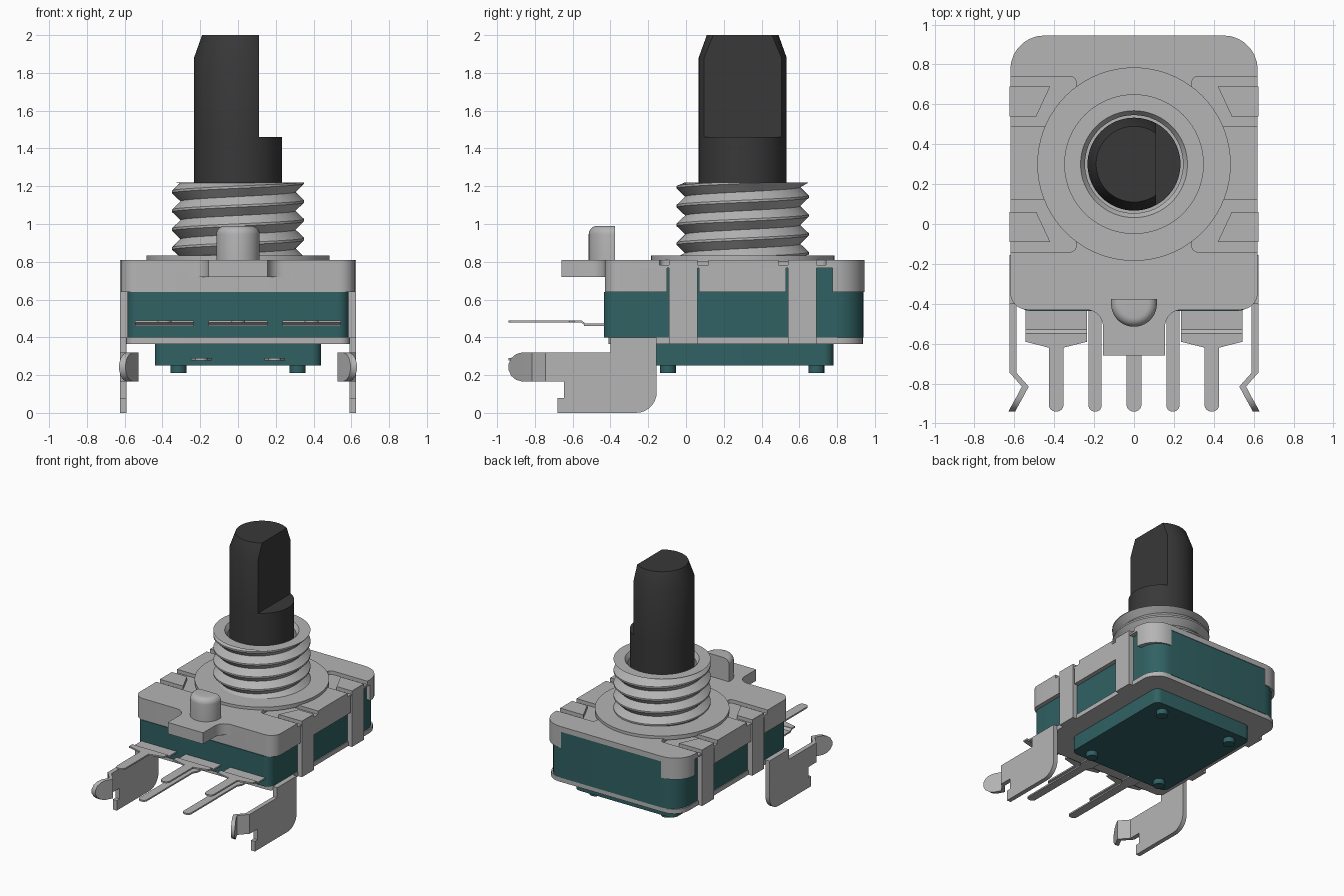
import bpy, bmesh, math
from mathutils import Vector

if "Cube" in bpy.data.objects:
    bpy.data.objects.remove(bpy.data.objects["Cube"], do_unlink=True)


def material(name, rgb, rough=0.5):
    m = bpy.data.materials.new(name)
    m.use_nodes = True
    m.diffuse_color = (*rgb, 1)
    b = m.node_tree.nodes["Principled BSDF"]
    b.inputs["Base Color"].default_value = (*rgb, 1)
    b.inputs["Roughness"].default_value = rough
    return m


METAL = material("light grey metal", (0.46, 0.46, 0.46))
TEAL = material("dark teal plastic", (0.03, 0.12, 0.125))
BLACK = material("charcoal shaft", (0.04, 0.04, 0.04))
CY = 0.30          # shaft axis in y


def finish(name, bm, mat, mirror=False):
    """Turn a bmesh into a named, coloured, angle-smoothed object."""
    if mirror:
        for v in bm.verts:
            v.co.x = -v.co.x
    bmesh.ops.recalc_face_normals(bm, faces=bm.faces[:])
    me = bpy.data.meshes.new(name)
    bm.to_mesh(me)
    bm.free()
    me.materials.append(mat)
    ob = bpy.data.objects.new(name, me)
    bpy.context.collection.objects.link(ob)
    bpy.ops.object.select_all(action='DESELECT')
    ob.select_set(True)
    bpy.context.view_layer.objects.active = ob
    bpy.ops.object.shade_smooth_by_angle(angle=math.radians(32))
    return ob


def rounded(corners, steps=7):
    """Outline from (a, b[, radius]) corners, with arcs where a radius is given."""
    out = []
    n = len(corners)
    for i, c in enumerate(corners):
        p = Vector(c[:2])
        r = c[2] if len(c) > 2 else 0
        if not r:
            out.append(p)
            continue
        u = (Vector(corners[i - 1][:2]) - p).normalized()
        w = (Vector(corners[(i + 1) % n][:2]) - p).normalized()
        half = u.angle(w) / 2
        d = r / math.tan(half)
        centre = p + (u + w).normalized() * (r / math.sin(half))
        a, b = p + u * d - centre, p + w * d - centre
        total = a.angle(b)
        for k in range(steps + 1):
            t = k / steps
            out.append(centre + (a * math.sin((1 - t) * total)
                                 + b * math.sin(t * total)) / math.sin(total))
    return out


def prism(name, corners, lo, hi, mat, axis='z', mirror=False):
    """Extrude an outline: (x, y) along z, or (y, z) along x."""
    bm = bmesh.new()
    pts = rounded(corners)
    place = (lambda p, h: (p.x, p.y, h)) if axis == 'z' else (lambda p, h: (h, p.x, p.y))
    a = [bm.verts.new(place(p, lo)) for p in pts]
    b = [bm.verts.new(place(p, hi)) for p in pts]
    bm.faces.new(a)
    bm.faces.new(b)
    for i in range(len(a)):
        j = (i + 1) % len(a)
        bm.faces.new((a[i], a[j], b[j], b[i]))
    return finish(name, bm, mat, mirror)


def rect(x0, x1, y0, y1, rf=0, rb=0):
    return [(x0, y0, rf), (x1, y0, rf), (x1, y1, rb), (x0, y1, rb)]


def both(half):
    """Mirror a right-half outline to a full one."""
    return half + [(-c[0],) + tuple(c[1:]) for c in reversed(half)]


def lathe(profile, x=0, y=CY, n=64, closed=False):
    """Revolve (radius, z) points about a vertical axis; caps the ends if open."""
    bm = bmesh.new()
    rings = [[bm.verts.new((x + r * math.cos(math.tau * k / n),
                            y + r * math.sin(math.tau * k / n), z)) for k in range(n)]
             for r, z in profile]
    pairs = list(zip(rings, rings[1:])) + ([(rings[-1], rings[0])] if closed else [])
    for a, b in pairs:
        for k in range(n):
            j = (k + 1) % n
            bm.faces.new((a[k], a[j], b[j], b[k]))
    if not closed:
        bm.faces.new(rings[0])
        bm.faces.new(rings[-1])
    return bm


# Plastic housing
prism("housing", rect(-0.585, 0.585, -0.435, 0.94, 0.06, 0.15), 0.40, 0.64, TEAL)
prism("housing_upper", rect(-0.585, 0.585, -0.30, 0.94, 0, 0.15), 0.64, 0.772, TEAL)
prism("lower_block", rect(-0.44, 0.44, -0.18, 0.78, 0.05, 0.05), 0.25, 0.37, TEAL)
for x in (-0.315, 0.315):
    for y in (-0.095, 0.69):
        finish("locating_peg", lathe([(0.042, 0.21), (0.042, 0.26)], x, y, 20), TEAL)

# Sheet metal cover: thin sheet, raised pads with side channels, skirts
prism("bottom_plate", rect(-0.592, 0.592, -0.41, 0.937, 0.05, 0.13), 0.365, 0.40, METAL)
prism("cover_sheet", rect(-0.62, 0.62, -0.43, 0.945, 0.085, 0.17), 0.768, 0.782, METAL)
prism("cover_top", both([
    (0.155, -0.66), (0.155, -0.43, 0.085), (0.62, -0.43, 0.085), (0.62, -0.14),
    (0.29, -0.14, 0.03), (0.29, 0.12), (0.62, 0.12), (0.62, 0.49), (0.29, 0.49),
    (0.29, 0.74, 0.03), (0.62, 0.74), (0.62, 0.945, 0.17)]), 0.78, 0.81, METAL)
prism("front_tab", both([(0.155, -0.66), (0.155, -0.43, 0.085), (0.30, -0.43),
                         (0.30, -0.35)]), 0.72, 0.78, METAL)
prism("front_skirt", rect(-0.62, 0.62, -0.43, -0.10, 0.085), 0.64, 0.77, METAL)
prism("mid_skirt", rect(-0.62, 0.62, 0.07, 0.53), 0.64, 0.77, METAL)

# Locating nub on the front tab, rounded at its top front edge
bm = bmesh.new()
rows = [(0.115, 0.80)] + [(0.07 + 0.045 * math.cos(t * math.pi / 12),
                           0.945 + 0.045 * math.sin(t * math.pi / 12)) for t in range(7)]
rings = []
for r, z in rows:
    ring = [(r, -0.375)] + [(r * math.cos(a), -0.40 - r * math.sin(a))
                            for a in (math.pi * k / 20 for k in range(21))] + [(-r, -0.375)]
    rings.append([bm.verts.new((px, py, z)) for px, py in ring])
for a, b in zip(rings, rings[1:]):
    for k in range(len(a)):
        j = (k + 1) % len(a)
        bm.faces.new((a[k], a[j], b[j], b[k]))
bm.faces.new(rings[0])
bm.faces.new(rings[-1])
finish("locating_nub", bm, METAL)

# Parts repeated on the left and right sides
for side, m in (("left", False), ("right", True)):
    prism(side + "_back_corner_flap", [(0.575, 0.78), (0.62, 0.78), (0.62, 0.945, 0.17),
          (0.44, 0.945), (0.44, 0.925), (0.575, 0.925, 0.13)], 0.64, 0.77, METAL, mirror=m)
    for place, y_in, y_out in (("front", 0.06, -0.09), ("back", 0.54, 0.69)):
        prism(f"{side}_{place}_clip_top", [(0.624, y_out), (0.42, y_out), (0.49, y_in),
              (0.624, y_in)], 0.775, 0.81, METAL, mirror=m)
        prism(f"{side}_{place}_clip", [(0.58, y_out), (0.625, y_out), (0.625, y_in),
              (0.58, y_in)], 0.365, 0.808, METAL, mirror=m)
    # Mounting leg with a bent, round-ended spring arm
    prism(side + "_mounting_leg", [
        (-0.155, 0.40), (-0.40, 0.40), (-0.40, 0.32), (-0.745, 0.32), (-0.745, 0.165),
        (-0.645, 0.165), (-0.645, 0.08), (-0.68, 0.08), (-0.68, 0), (-0.155, 0, 0.11)],
        0.59, 0.625, METAL, 'x', m)
    bm = bmesh.new()
    prev = None
    for y, x, h in ((-0.745, 0.607, 0.077), (-0.815, 0.545, 0.077), (-0.868, 0.573, 0.077),
                    (-0.90, 0.591, 0.068), (-0.925, 0.605, 0.047), (-0.94, 0.612, 0.016)):
        ring = [bm.verts.new((x + dx, y, 0.243 + dz)) for dx, dz in
                ((-0.017, -h), (0.017, -h), (0.017, h), (-0.017, h))]
        if prev:
            for k in range(4):
                j = (k + 1) % 4
                bm.faces.new((prev[k], prev[j], ring[j], ring[k]))
        else:
            bm.faces.new(ring)
        prev = ring
    bm.faces.new(prev)
    finish(side + "_spring_arm", bm, METAL, m)
    # Lower contact pin
    prism(side + "_lower_pin", [(0.14, -0.17), (0.14, -0.30), (0.162, -0.34),
          (0.162, -0.94, 0.03), (0.228, -0.94, 0.03), (0.228, -0.34), (0.25, -0.30),
          (0.25, -0.17)], 0.278, 0.29, METAL, mirror=m)

# Three upper terminals: shoulder, sloping step and pin
for name, x in (("right", -0.39), ("middle", 0), ("left", 0.39)):
    prism(name + "_terminal_root", rect(x - 0.155, x + 0.155, -0.54, -0.42), 0.46, 0.472, METAL)
    prism(name + "_terminal_step", [(-0.53, 0.46), (-0.53, 0.472), (-0.555, 0.49),
          (-0.555, 0.478)], x - 0.155, x + 0.155, METAL, 'x')
    prism(name + "_terminal_pin", [(x + a, *rest) for a, *rest in both([
        (0.037, -0.94, 0.034), (0.037, -0.62), (0.155, -0.59), (0.155, -0.55)])],
        0.478, 0.49, METAL)

# Bushing: flange, sleeve and helical thread
finish("bushing_flange", lathe([(0.485, 0.80), (0.485, 0.832)], n=72), METAL)
finish("bushing_sleeve", lathe([(0.20, 0.82), (0.30, 0.82), (0.30, 1.21), (0.312, 1.22),
                                (0.268, 1.22), (0.246, 1.19), (0.246, 1.05),
                                (0.20, 1.05)], closed=True), METAL)
bm = bmesh.new()
PITCH, SEG = 0.1, 64
prev = None
for i in range(SEG * 6 + 1):
    a = math.tau * i / SEG
    base = 0.72 + PITCH * i / SEG
    row = [bm.verts.new((r * math.cos(a), CY + r * math.sin(a),
                         min(1.22, max(0.825, base + dz))))
           for r, dz in ((0.305, -0.05), (0.35, -0.006), (0.35, 0.006), (0.305, 0.05))]
    if prev:
        for k in range(3):
            bm.faces.new((prev[k], row[k], row[k + 1], prev[k + 1]))
    prev = row
bmesh.ops.dissolve_degenerate(bm, dist=1e-5, edges=bm.edges[:])
finish("bushing_thread", bm, METAL)

# Shaft: round base and D-shaped upper part with a tapered tip
finish("shaft_base", lathe([(0.233, 0.90), (0.233, 1.46)]), BLACK)
bm = lathe([(0.233, 1.45), (0.233, 1.88), (0.19, 2.0)])
bmesh.ops.bisect_plane(bm, geom=bm.verts[:] + bm.edges[:] + bm.faces[:],
                       plane_co=(0.11, 0, 0), plane_no=(1, 0, 0), clear_outer=True)
bmesh.ops.holes_fill(bm, edges=[e for e in bm.edges if e.is_boundary], sides=0)
finish("shaft_flatted", bm, BLACK)
